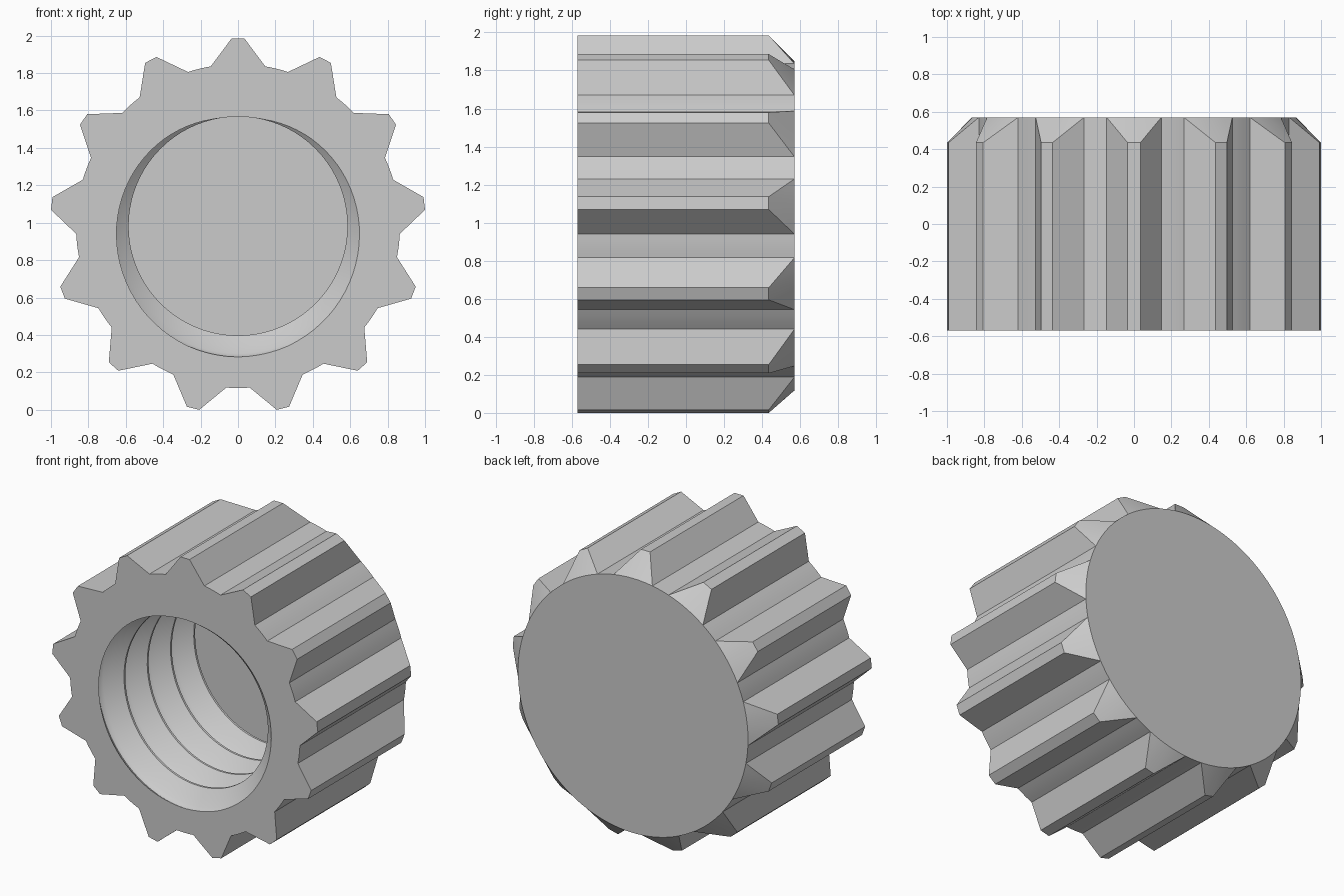
import bpy, bmesh, math
from math import pi, sin, cos

if "Cube" in bpy.data.objects:
    bpy.data.objects.remove(bpy.data.objects["Cube"], do_unlink=True)

TEETH, CENTRE_Z = 13, 0.982
FRONT, BACK, CHAMFER, FLOOR = -0.57, 0.57, 0.435, 0.43
R_TIP, R_ROOT, R_BORE, DEPTH, PITCH = 1.0038, 0.866, 0.585, 0.115, 0.25
TIP_HALF, ROOT_HALF = math.radians(1.95), math.radians(9.7)
STEP = 2 * pi / TEETH
# Thread groove: (distance from groove middle, relative depth)
GROOVE = [(0, 1), (0.12, 0.96), (0.25, 0.84), (0.5, 0.55), (0.75, 0.25), (0.94, 0), (1, 0)]

bm = bmesh.new()
pool = {}


def vert(r, a, y):
    """Shared vertex at radius r and angle a around the cap axis."""
    co = (r * cos(a), y, CENTRE_Z + r * sin(a))
    key = tuple(round(c, 4) for c in co)
    if key not in pool:
        pool[key] = bm.verts.new(co)
    return pool[key]


def face(verts):
    unique = list(dict.fromkeys(verts))
    if len(unique) > 2 and not bm.faces.get(unique):
        bm.faces.new(unique)


# Gripping teeth, the valleys between them and the conical chamfer at the back
back_ring = []
for k in range(TEETH):
    mid = pi / 2 + k * STEP
    a0, a1 = mid - ROOT_HALF, mid + ROOT_HALF
    t0, t1 = mid - TIP_HALF, mid + TIP_HALF
    valley = [a1 + (STEP - 2 * ROOT_HALF) * i / 4 for i in range(5)]
    base = [a0 + 2 * ROOT_HALF * i / 6 for i in range(7)]

    face([vert(R_ROOT, a0, FRONT), vert(R_TIP, t0, FRONT),
          vert(R_TIP, t0, CHAMFER), vert(R_ROOT, a0, BACK)])
    face([vert(R_TIP, t0, FRONT), vert(R_TIP, t1, FRONT),
          vert(R_TIP, t1, CHAMFER), vert(R_TIP, t0, CHAMFER)])
    face([vert(R_TIP, t1, FRONT), vert(R_ROOT, a1, FRONT),
          vert(R_ROOT, a1, BACK), vert(R_TIP, t1, CHAMFER)])
    # Chamfer fan from the tip edge to the back rim
    for i, (p, q) in enumerate(zip(base, base[1:])):
        face([vert(R_ROOT, p, BACK), vert(R_TIP, t0 if i < 3 else t1, CHAMFER),
              vert(R_ROOT, q, BACK)])
    face([vert(R_TIP, t0, CHAMFER), vert(R_TIP, t1, CHAMFER), vert(R_ROOT, mid, BACK)])
    for p, q in zip(valley, valley[1:]):
        face([vert(R_ROOT, p, FRONT), vert(R_ROOT, q, FRONT),
              vert(R_ROOT, q, BACK), vert(R_ROOT, p, BACK)])
    back_ring += [vert(R_ROOT, a, BACK) for a in base[:-1] + valley[:-1]]
face(back_ring)


# Threaded blind bore, following a helix
def bore_radius(u):
    d = abs(u - round(u)) * 2
    for (d0, s0), (d1, s1) in zip(GROOVE, GROOVE[1:]):
        if d <= d1:
            return R_BORE + DEPTH * (s0 + (s1 - s0) * (d - d0) / (d1 - d0))
    return R_BORE


def bore_vert(u, w):
    y = min(max(FRONT + PITCH * (u - w), FRONT), FLOOR)
    return vert(bore_radius((y - FRONT) / PITCH + w), 2 * pi * w - pi / 2, y)


offsets = [d / 2 for d, s in GROOVE]
turn = offsets + [1 - o for o in reversed(offsets[1:-1])]
rows = [n + o for n in range(6) for o in turn]
SEGMENTS = 80
for i in range(SEGMENTS):
    w0, w1 = i / SEGMENTS, (i + 1) / SEGMENTS
    for u0, u1 in zip(rows, rows[1:]):
        face([bore_vert(u0, w0), bore_vert(u0, w1), bore_vert(u1, w1), bore_vert(u1, w0)])

# Front face around the mouth, and the floor of the bore
for y in (FRONT, FLOOR):
    rim = [e for e in bm.edges if e.is_boundary and all(abs(v.co.y - y) < 1e-4 for v in e.verts)]
    bmesh.ops.triangle_fill(bm, edges=rim, use_beauty=True, normal=(0, -1, 0))

bmesh.ops.recalc_face_normals(bm, faces=bm.faces[:])
mesh = bpy.data.meshes.new("threaded_cap")
bm.to_mesh(mesh)
bm.free()
cap = bpy.data.objects.new("threaded_cap", mesh)
bpy.context.scene.collection.objects.link(cap)

# Plain grey material
grey = bpy.data.materials.new("plain_grey")
grey.use_nodes = True
colour = (0.6, 0.6, 0.6, 1)
grey.diffuse_color = colour
grey.node_tree.nodes["Principled BSDF"].inputs["Base Color"].default_value = colour
mesh.materials.append(grey)

bpy.ops.object.select_all(action="DESELECT")
cap.select_set(True)
bpy.context.view_layer.objects.active = cap
bpy.ops.object.shade_smooth_by_angle(angle=math.radians(25))
